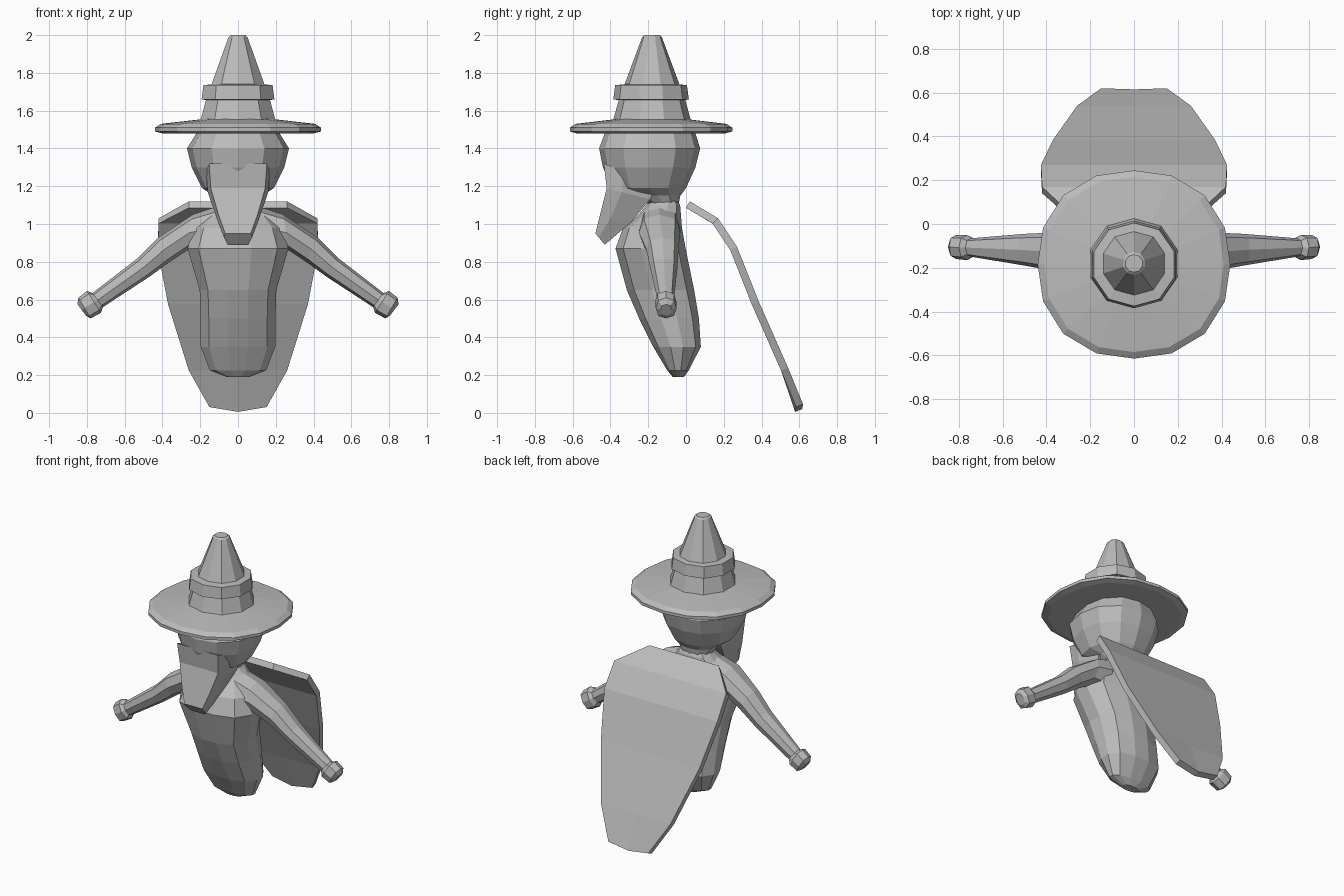
import bpy, bmesh, math
from mathutils import Vector

if "Cube" in bpy.data.objects:
    bpy.data.objects.remove(bpy.data.objects["Cube"])

GREY = bpy.data.materials.new("plain_grey")
GREY.diffuse_color = (0.5, 0.5, 0.5, 1)
GREY.use_nodes = True
GREY.node_tree.nodes["Principled BSDF"].inputs["Base Color"].default_value = GREY.diffuse_color


def finish(name, bm):
    bmesh.ops.recalc_face_normals(bm, faces=bm.faces)
    me = bpy.data.meshes.new(name)
    bm.to_mesh(me)
    bm.free()
    me.materials.append(GREY)
    ob = bpy.data.objects.new(name, me)
    bpy.context.collection.objects.link(ob)
    return ob


def ring(centre, u, v, sides, power=2.0, turn=0.0):
    """Superellipse ring spanned by half-axes u and v."""
    pts = []
    for i in range(sides):
        a = 2 * math.pi * (i + turn) / sides
        c, s = math.cos(a), math.sin(a)
        k = (abs(c) ** power + abs(s) ** power) ** (-1 / power)
        pts.append(Vector(centre) + Vector(u) * c * k + Vector(v) * s * k)
    return pts


def level(z, rx, y0, y1, sides, power=2.0, turn=0.0):
    """Horizontal ring between front y0 and back y1."""
    return ring((0, (y0 + y1) / 2, z), (rx, 0, 0), (0, (y1 - y0) / 2, 0), sides, power, turn)


def loft(name, rings):
    bm = bmesh.new()
    loops = [[bm.verts.new(p) for p in r] for r in rings]
    n = len(loops[0])
    for a, b in zip(loops, loops[1:]):
        for i in range(n):
            j = (i + 1) % n
            bm.faces.new((a[i], a[j], b[j], b[i]))
    bm.faces.new(loops[0][::-1])
    bm.faces.new(loops[-1])
    return finish(name, bm)


# Hat: wide brim, cone and band
loft("hat_brim", [level(z, r, -0.185 - f, -0.185 + f, 16, 2.25) for z, r, f in (
    (1.48, 0.40, 0.395), (1.49, 0.44, 0.43), (1.51, 0.44, 0.43),
    (1.53, 0.41, 0.40), (1.555, 0.19, 0.19))])
loft("hat_cone", [level(z, r, -0.18 - r, -0.18 + r, 10, 2.2, 0.5) for z, r in (
    (1.52, 0.215), (1.57, 0.20), (1.66, 0.175), (1.74, 0.145), (1.99, 0.052), (2.0, 0.04))])
loft("hat_band", [level(z, r, -0.185 - r, -0.185 + r, 10, 2.2, 0.5) for z, r in (
    (1.655, 0.17), (1.66, 0.20), (1.735, 0.19), (1.74, 0.14))])

# Head narrowing to the neck
loft("head", [level(*r, 12, 2.3) for r in (
    (1.10, 0.10, -0.19, -0.04), (1.15, 0.13, -0.27, -0.03), (1.19, 0.19, -0.39, 0.0),
    (1.30, 0.245, -0.44, 0.05), (1.40, 0.27, -0.46, 0.075), (1.48, 0.22, -0.43, 0.05),
    (1.52, 0.20, -0.40, 0.03))])


# Beard: slanted sections, each given by front (y, z) and back (y, z) and half widths
def slanted(front, back, wf, wb):
    (fy, fz), (by, bz) = front, back
    my, mz = fy * 0.65 + by * 0.35, fz * 0.65 + bz * 0.35
    return [Vector(p) for p in (
        (-wf * 0.9, fy, fz), (wf * 0.9, fy, fz), (wf, my, mz),
        (wb, by, bz), (-wb, by, bz), (-wf, my, mz))]


loft("beard", [
    slanted((-0.435, 1.32), (-0.15, 1.22), 0.17, 0.14),
    slanted((-0.42, 1.19), (-0.19, 1.13), 0.16, 0.13),
    slanted((-0.455, 1.05), (-0.29, 1.01), 0.115, 0.09),
    slanted((-0.48, 0.95), (-0.43, 0.89), 0.075, 0.055)])

# Torso tapering to a rounded base
loft("torso", [level(*r, 12, 2.7, 0.5) for r in (
    (0.19, 0.06, -0.07, -0.01), (0.225, 0.15, -0.10, 0.015), (0.35, 0.20, -0.175, 0.08),
    (0.50, 0.20, -0.25, 0.07), (0.65, 0.205, -0.315, 0.045), (0.87, 0.27, -0.375, 0.0),
    (0.98, 0.235, -0.335, -0.02), (1.04, 0.18, -0.26, -0.025), (1.10, 0.12, -0.21, -0.03),
    (1.16, 0.07, -0.17, -0.06))])

# Arms with a small fist: top (x, z), bottom (x, z), front y, back y
ARM = (((0.12, 1.09), (0.16, 0.86), -0.25, -0.03), ((0.24, 1.05), (0.27, 0.86), -0.25, -0.03),
       ((0.42, 0.93), (0.36, 0.80), -0.21, -0.04), ((0.53, 0.82), (0.47, 0.72), -0.19, -0.045),
       ((0.77, 0.635), (0.715, 0.56), -0.15, -0.065), ((0.80, 0.645), (0.725, 0.53), -0.165, -0.05),
       ((0.845, 0.61), (0.78, 0.50), -0.16, -0.05), ((0.85, 0.575), (0.805, 0.515), -0.135, -0.075))
for side, label in ((1, "left"), (-1, "right")):
    sections = []
    for (tx, tz), (bx, bz), y0, y1 in ARM:
        sections.append(ring((side * (tx + bx) / 2, (y0 + y1) / 2, (tz + bz) / 2),
                             (side * (tx - bx) / 2, 0, (tz - bz) / 2),
                             (0, (y1 - y0) / 2, 0), 8, 2.4))
    loft(label + "_arm", sections)

# Cape: bent sheet with thickness, rows of half width, y, z
bm = bmesh.new()
rows = []
for w, y, z, drop in ((0.26, 0.02, 1.12, 0), (0.42, 0.17, 1.03, 0), (0.425, 0.27, 0.88, 0),
                      (0.37, 0.385, 0.59, 0), (0.26, 0.54, 0.24, 0), (0.15, 0.62, 0.045, 0.025)):
    rows.append([bm.verts.new((x, y - drop * 0.2 * (x == 0), z - drop * (x == 0)))
                 for x in (-w, 0, w)])
for a, b in zip(rows, rows[1:]):
    for i in (0, 1):
        bm.faces.new((a[i], b[i], b[i + 1], a[i + 1]))
cape = finish("cape", bm)
if cape.data.polygons[0].normal.z < 0:
    cape.data.flip_normals()
thick = cape.modifiers.new("thickness", 'SOLIDIFY')
thick.thickness = 0.04
thick.offset = -1
